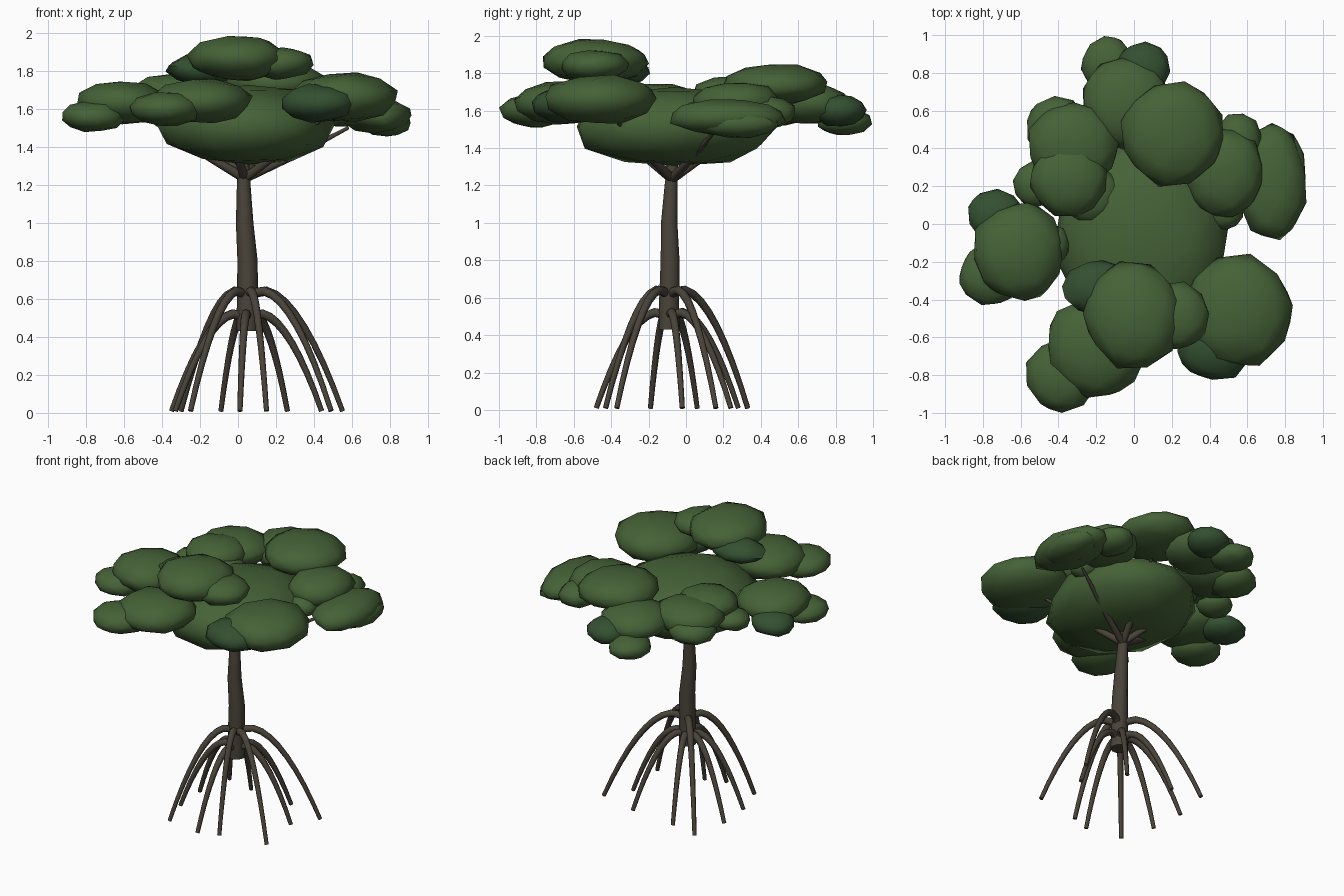
import bpy, math, random
from mathutils import Vector, Euler

random.seed(4)
cube = bpy.data.objects.get("Cube")
if cube:
    bpy.data.objects.remove(cube, do_unlink=True)


def material(name, rgb):
    m = bpy.data.materials.new(name)
    m.use_nodes = True
    m.diffuse_color = (*rgb, 1)
    bsdf = m.node_tree.nodes["Principled BSDF"]
    bsdf.inputs["Base Color"].default_value = (*rgb, 1)
    bsdf.inputs["Roughness"].default_value = 0.9
    return m


BARK = material("bark brown", (0.066, 0.056, 0.041))
LEAF = material("leaf green", (0.06, 0.122, 0.038))
DARK = material("dark leaf green", (0.034, 0.08, 0.031))


def tube(name, points, radii, sides=8):
    """Tapered bark tube through the points."""
    curve = bpy.data.curves.new(name, "CURVE")
    curve.dimensions = "3D"
    curve.bevel_depth = 1
    curve.bevel_resolution = sides // 4
    curve.use_fill_caps = True
    spline = curve.splines.new("POLY")
    spline.points.add(len(points) - 1)
    for p, co, r in zip(spline.points, points, radii):
        p.co = (*co, 1)
        p.radius = r
    spline.use_smooth = True
    curve.materials.append(BARK)
    obj = bpy.data.objects.new(name, curve)
    bpy.context.collection.objects.link(obj)
    bpy.ops.object.select_all(action="DESELECT")
    obj.select_set(True)
    bpy.context.view_layer.objects.active = obj
    bpy.ops.object.convert(target="MESH")
    bpy.ops.object.shade_smooth_by_angle(angle=math.radians(50))


def clump(name, centre, size, mat=LEAF, tilt=.3):
    """Flattened low-poly leaf mass."""
    bpy.ops.mesh.primitive_ico_sphere_add(subdivisions=2, radius=1, location=centre)
    obj = bpy.context.object
    obj.name = name
    turn = Euler((random.uniform(-tilt, tilt), random.uniform(-tilt, tilt), random.uniform(0, 6)))
    for v in obj.data.vertices:
        co = v.co.copy()
        co.rotate(turn)
        co *= random.uniform(0.97, 1.08)
        v.co = Vector(a * b for a, b in zip(co, size))
    obj.data.materials.append(mat)
    bpy.ops.object.shade_smooth_by_angle(angle=math.radians(60))


# Trunk
tube("trunk",
     [(.05, -.09, .43), (.05, -.09, .6), (.05, -.085, .8), (.035, -.09, 1), (.03, -.08, 1.2), (.03, -.07, 1.32)],
     [.058, .056, .053, .046, .036, .03], 12)

# Prop roots in an upper and a lower ring, each given by where it meets the ground
UPPER = [(.55, .16), (-.3, .33), (-.25, -.43), (.49, -.37), (.15, -.43)]
LOWER = [(.44, -.02), (.26, .24), (-.09, .28), (-.35, .06), (-.33, -.19), (.01, -.48)]
for ring, top, feet in (("upper", .64, UPPER), ("lower", .52, LOWER)):
    for i, (fx, fy) in enumerate(feet):
        pts, radii = [], []
        for k in range(11):
            t = k / 10
            x, y = .05 + (fx - .05) * t, -.09 + (fy + .09) * t
            z = top * (1 - max(0, t - .17) ** 1.8 / .83 ** 1.8) - 1.6 * max(0, .17 - t) ** 2
            pts.append((x, y, z + .01 * t))
            radii.append(.027 - .013 * t)
        tube(f"{ring}_prop_root_{i + 1}", pts, radii)

# Branches
for i, end in enumerate([(.58, .16, 1.5), (.2, .42, 1.6), (-.27, .25, 1.56),
                         (-.5, -.13, 1.57), (-.08, -.5, 1.6), (.48, -.4, 1.58)]):
    start, end = Vector((.035, -.075, 1.235)), Vector(end)
    middle = start.lerp(end, .5) - Vector((0, 0, .01))
    tube(f"branch_{i + 1}", [start, middle, end], [.026, .018, .009])

# Crown: central mass and the clumps around it
clump("central_crown", (.05, -.06, 1.515), (.455, .54, .212), tilt=0)
CLUMPS = {
    "top_front": ((0, -.49, 1.865), (.255, .285, .118), LEAF),
    "top_front_side": ((.22, -.49, 1.84), (.18, .18, .085), LEAF),
    "top_front_rear": ((-.18, -.34, 1.81), (.19, .14, .08), DARK),
    "front": ((-.2, -.65, 1.64), (.27, .26, .115), LEAF),
    "front_outer": ((-.38, -.8, 1.6), (.19, .188, .09), LEAF),
    "front_left": ((.55, -.46, 1.66), (.285, .295, .13), LEAF),
    "front_left_lower": ((.43, -.64, 1.63), (.2, .19, .1), DARK),
    "right": ((-.61, -.15, 1.63), (.245, .255, .11), LEAF),
    "right_outer": ((-.76, -.27, 1.56), (.165, .16, .08), LEAF),
    "right_rear": ((-.73, .04, 1.57), (.15, .14, .08), DARK),
    "right_inner": ((-.44, -.11, 1.6), (.1, .11, .07), LEAF),
    "rear_right": ((-.32, .42, 1.66), (.24, .23, .11), LEAF),
    "rear_right_outer": ((-.41, .51, 1.61), (.16, .165, .09), LEAF),
    "rear_right_front": ((-.34, .24, 1.69), (.205, .2, .095), LEAF),
    "rear_right_side": ((-.52, .21, 1.6), (.12, .12, .07), LEAF),
    "rear_right_inner": ((-.23, .15, 1.63), (.165, .15, .08), LEAF),
    "rear": ((-.04, .64, 1.64), (.235, .24, .11), LEAF),
    "rear_outer": ((-.14, .845, 1.545), (.14, .145, .075), LEAF),
    "rear_side": ((.05, .82, 1.6), (.14, .145, .085), DARK),
    "rear_top": ((.2, .48, 1.74), (.27, .275, .11), LEAF),
    "rear_left": ((.48, .27, 1.645), (.21, .23, .11), LEAF),
    "rear_left_outer": ((.55, .44, 1.59), (.125, .15, .085), LEAF),
    "left_outer": ((.73, .22, 1.565), (.18, .31, .095), LEAF),
    "left_outer_rear": ((.78, .28, 1.53), (.13, .22, .075), LEAF),
    "left_inner": ((.48, .06, 1.58), (.1, .09, .07), LEAF),
}
for name, (centre, size, mat) in CLUMPS.items():
    clump(name + "_clump", centre, size, mat)
